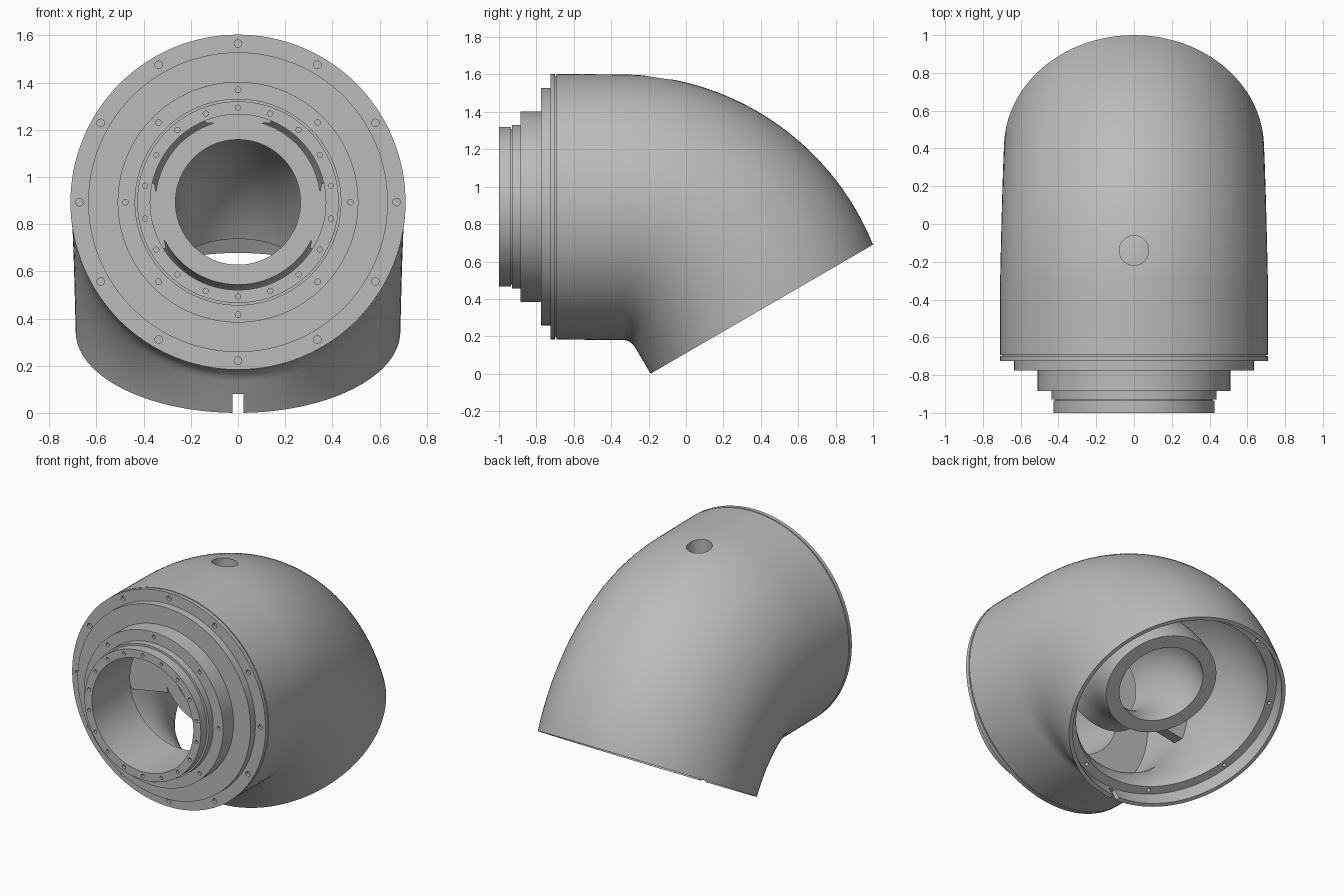
import bpy, bmesh, math
from mathutils import Vector, Matrix

if "Cube" in bpy.data.objects:
    bpy.data.objects.remove(bpy.data.objects["Cube"])

SEG = 128
ZC = 0.893                                  # height of the inlet axis
EXIT_C = Vector((0, 0.405, 0.345))          # centre of the outlet
EXIT_D = Vector((0, 0.5, -0.866))           # direction the outlet faces

grey = bpy.data.materials.new("cast_grey")
grey.diffuse_color = (0.5, 0.5, 0.5, 1)
grey.use_nodes = True
grey.node_tree.nodes["Principled BSDF"].inputs["Base Color"].default_value = grey.diffuse_color


def make(name, bm):
    bmesh.ops.recalc_face_normals(bm, faces=bm.faces[:])
    me = bpy.data.meshes.new(name)
    bm.to_mesh(me)
    bm.free()
    me.materials.append(grey)
    ob = bpy.data.objects.new(name, me)
    bpy.context.collection.objects.link(ob)
    return ob


def activate(ob):
    bpy.ops.object.select_all(action='DESELECT')
    ob.select_set(True)
    bpy.context.view_layer.objects.active = ob


def smooth(ob):
    activate(ob)
    bpy.ops.object.shade_smooth_by_angle(angle=math.radians(30))


def closed_loft(name, sections):
    """Joins elliptical rings (centre, half-height vector, half-width), last to first."""
    bm = bmesh.new()
    rings = []
    for c, up, hw in sections:
        rings.append([bm.verts.new(c + up * math.cos(a) + Vector((hw * math.sin(a), 0, 0)))
                      for a in (2 * math.pi * i / SEG for i in range(SEG))])
    for r0, r1 in zip(rings, rings[1:] + rings[:1]):
        for i in range(SEG):
            j = (i + 1) % SEG
            bm.faces.new((r0[i], r0[j], r1[j], r1[i]))
    return make(name, bm)


def disc(y, r):
    return Vector((0, y, ZC)), Vector((0, 0, r)), r


def scaled(sec, f, shift=Vector((0, 0, 0))):
    return sec[0] + shift, sec[1] * f, sec[2] * f


# inner corner of the elbow, with a small fillet
corner = [Vector((0, y, z)) for y, z in
          ((-0.36, 0.18), (-0.33, 0.18), (-0.305, 0.173), (-0.287, 0.16),
           (-0.272, 0.141), (-0.19, 0.0))]


def along(path, s):
    lens = [(b - a).length for a, b in zip(path, path[1:])]
    d = s * sum(lens)
    for a, b, l in zip(path, path[1:], lens):
        if d <= l + 1e-9:
            return a.lerp(b, d / l)
        d -= l
    return path[-1].copy()


def elbow_section(t, s):
    a = t * math.radians(67.98)
    out = Vector((0, -0.35 + 1.456 * math.sin(a), 0.144 + 1.456 * math.cos(a)))
    inn = along(corner, s)
    return (out + inn) / 2, (out - inn) / 2, 0.71 - 0.022 * t


# housing: stepped flange, elbow skin, outlet lip and ledge, inner wall
N = 32
flange = [disc(y, r) for y, r in
          ((-0.60, 0.372), (-1.0, 0.372), (-1.0, 0.427), (-0.935, 0.427), (-0.935, 0.415),
           (-0.93, 0.415), (-0.93, 0.438), (-0.885, 0.438), (-0.885, 0.51), (-0.775, 0.51),
           (-0.775, 0.635), (-0.725, 0.635), (-0.725, 0.71), (-0.70, 0.71), (-0.70, 0.70),
           (-0.693, 0.70), (-0.693, 0.71))]
skin = [elbow_section(k / N, k / N) for k in range(N + 1)]
end = skin[-1]
ledge_shift = EXIT_D * -0.1
lip = [scaled(end, 0.965), scaled(end, 0.965, ledge_shift), scaled(end, 0.885, ledge_shift)]
wall = [scaled(elbow_section(0.88 * k / 20, 0.5 * k / 20), 0.87) for k in range(20, -1, -1)]
housing = closed_loft("elbow_housing", flange + skin + lip + wall + [disc(-0.60, 0.61)])

# cutters: bolt holes, top port and outlet notch
cut = bmesh.new()


def hole(centre, axis, r, depth, seg=16):
    rot = Vector((0, 0, 1)).rotation_difference(axis).to_matrix().to_4x4()
    bmesh.ops.create_cone(cut, cap_ends=True, segments=seg, radius1=r, radius2=r,
                          depth=depth, matrix=Matrix.Translation(centre) @ rot)


for count, rad, y, r in ((18, 0.40, -1.0, 0.011), (8, 0.477, -0.885, 0.012),
                         (12, 0.672, -0.725, 0.016)):
    for i in range(count):
        a = 2 * math.pi * i / count
        hole(Vector((rad * math.sin(a), y, ZC + rad * math.cos(a))),
             Vector((0, 1, 0)), r, 0.04)
side = Vector((0, 0.866, 0.5))
for i in range(8):
    a = 2 * math.pi * (i + 0.5) / 8
    hole(EXIT_C + ledge_shift + (side * math.cos(a) + Vector((math.sin(a), 0, 0))) * 0.636,
         EXIT_D, 0.012, 0.05)
hole(Vector((0, -0.14, 1.55)), Vector((0, 0, 1)), 0.078, 0.5, 48)
bmesh.ops.create_cube(cut, size=1, matrix=Matrix.Translation((0, -0.22, 0.0))
                      @ Matrix.Diagonal((0.045, 0.12, 0.16, 1)))
cutter = make("hole_cutters", cut)
cutter.hide_render = True
mod = housing.modifiers.new("holes", 'BOOLEAN')
mod.operation, mod.solver, mod.object = 'DIFFERENCE', 'EXACT', cutter
activate(housing)
bpy.ops.object.modifier_apply(modifier=mod.name)
bpy.data.objects.remove(cutter)
smooth(housing)

# inner pipe: a thick bent tube following the elbow
spine = [(Vector((0, -0.30, ZC)), Vector((0, 0, 1)))]
for k in range(17):
    a = math.radians(60) * k / 16
    n = Vector((0, math.sin(a), math.cos(a)))
    spine.append((Vector((0, -0.245, ZC - 0.577)) + n * 0.577, n))
pipe = closed_loft("inner_pipe", [(c, n * 0.35, 0.35) for c, n in spine]
                   + [(c, n * 0.265, 0.265) for c, n in reversed(spine)])
smooth(pipe)

# webs holding the pipe inside the housing
for name, deg in (("top_web", 90), ("left_web", 190), ("right_web", 350)):
    a = math.radians(deg)
    bm = bmesh.new()
    bmesh.ops.create_cube(bm, size=1, matrix=Matrix.Translation((0, -0.265, ZC))
                          @ Matrix.Rotation(-a, 4, 'Y')
                          @ Matrix.Translation((0.485, 0, 0))
                          @ Matrix.Diagonal((0.30, 0.07, 0.28, 1)))
    make(name, bm)
